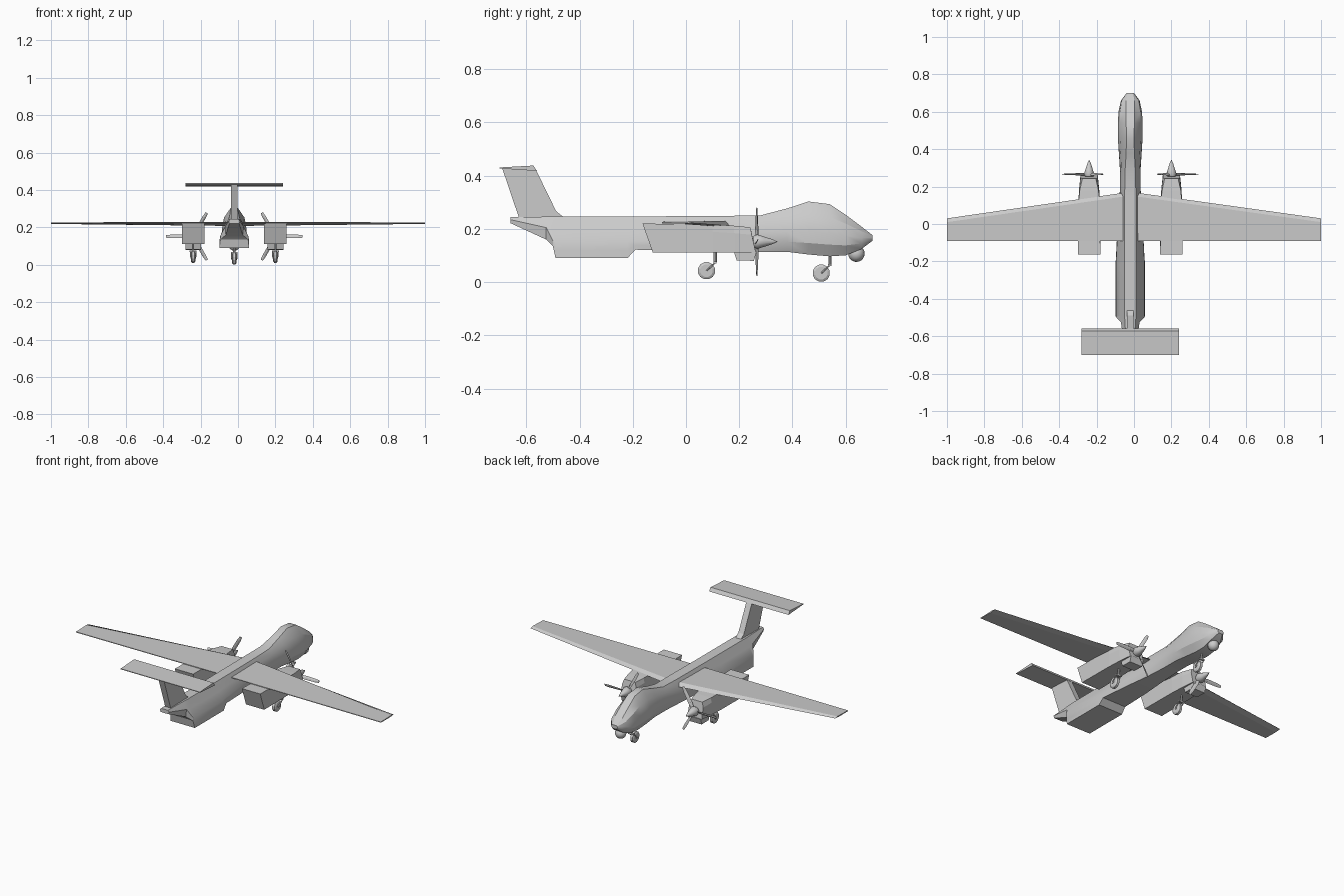
import bpy, bmesh, math
from mathutils import Matrix, Vector

if "Cube" in bpy.data.objects:
    bpy.data.objects.remove(bpy.data.objects["Cube"])

CX = -0.02  # fuselage centre line


def finish(name, bm, smooth=None):
    bmesh.ops.recalc_face_normals(bm, faces=bm.faces)
    me = bpy.data.meshes.new(name)
    bm.to_mesh(me)
    bm.free()
    ob = bpy.data.objects.new(name, me)
    bpy.context.collection.objects.link(ob)
    if smooth:
        bpy.ops.object.select_all(action='DESELECT')
        bpy.context.view_layer.objects.active = ob
        ob.select_set(True)
        bpy.ops.object.shade_smooth_by_angle(angle=math.radians(smooth))
    return ob


def loft(name, rings, smooth=None):
    bm = bmesh.new()
    vs = [[bm.verts.new(p) for p in r] for r in rings]
    n = len(vs[0])
    for a, b in zip(vs, vs[1:]):
        for i in range(n):
            j = (i + 1) % n
            bm.faces.new((a[i], a[j], b[j], b[i]))
    bm.faces.new(vs[0])
    bm.faces.new(vs[-1])
    return finish(name, bm, smooth)


def rod(name, a, b, r1, r2=None, sides=8, smooth=None):
    a, b = Vector(a), Vector(b)
    d = b - a
    bm = bmesh.new()
    m = Matrix.Translation((a + b) / 2) @ d.to_track_quat('Z', 'Y').to_matrix().to_4x4()
    bmesh.ops.create_cone(bm, cap_ends=True, segments=sides, radius1=r1,
                          radius2=r1 if r2 is None else r2, depth=d.length, matrix=m)
    return finish(name, bm, smooth)


def lathe(name, profile, pos, axis, sides, smooth=None):
    # profile is (distance along axis, radius)
    q = Vector(axis).to_track_quat('Z', 'Y')
    rings = [[Vector(pos) + q @ Vector((r * math.cos(t), r * math.sin(t), h))
              for t in (2 * math.pi * (i + .5) / sides for i in range(sides))] for h, r in profile]
    return loft(name, rings, smooth)


def box(name, x, y, z):
    return loft(name, [[(x[0], b, c), (x[1], b, c), (x[1], b, d), (x[0], b, d)]
                       for b in y for c, d in (z,)])


# fuselage: y, top z, top half width, mid z, mid half width, bottom z, bottom half width, bulge
sections = [
    (-.66, .244, .022, .235, .030, .222, .026, 0),
    (-.525, .246, .028, .205, .050, .160, .045, 0),
    (-.50, .246, .030, .155, .074, .135, .074, 0),
    (-.49, .246, .030, .150, .077, .090, .080, 0),
    (-.22, .247, .030, .150, .077, .090, .080, 0),
    (-.19, .247, .030, .155, .075, .122, .077, 0),
    (.00, .248, .030, .165, .066, .117, .065, .002),
    (.15, .249, .030, .175, .055, .114, .050, .004),
    (.28, .251, .028, .185, .053, .114, .042, .007),
    (.38, .277, .022, .190, .060, .114, .042, .010),
    (.46, .303, .020, .190, .066, .104, .042, .012),
    (.54, .293, .022, .185, .066, .097, .040, .012),
    (.60, .253, .024, .175, .063, .101, .036, .011),
    (.66, .208, .024, .166, .050, .125, .030, .008),
    (.70, .177, .012, .167, .020, .155, .012, .002)]
rings = []
for y, zt, wt, zm, wm, zb, wb, k in sections:
    half = [(wt, zt), ((wt + wm) / 2 + k, (zt + zm) / 2 + k / 2), (wm, zm),
            ((wb + wm) / 2 + k, (zb + zm) / 2), (wb, zb)]
    rings.append([(CX + w, y, z) for w, z in half] + [(CX - w, y, z) for w, z in reversed(half)])
loft("fuselage", rings, 28)

# wing
wing = []
for x, le, zb, zt in ((-1, .03, .219, .227), (CX, .172, .208, .23), (1, .03, .219, .227)):
    wing.append([(x, le, zb + .003), (x, le - .02, zt), (x, -.09, zt - .003), (x, -.09, zt - .007), (x, le - .04, zb)])
loft("wing", wing)

# T tail
fin = [(-.625, .235), (-.69, .427), (-.565, .425), (-.488, .267), (-.455, .24)]
loft("tail_fin", [[(CX + s * .018, y, z) for y, z in fin] for s in (-1, 1)])
stab = [(-.70, .427), (-.70, .431), (-.573, .438), (-.56, .418)]
loft("horizontal_tail", [[(CX + s * .26, y, z) for y, z in stab] for s in (-1, 1)])

# sensor ball under the nose
bm = bmesh.new()
bmesh.ops.create_uvsphere(bm, u_segments=16, v_segments=10, radius=.031,
                          matrix=Matrix.Translation((CX, .64, .107)))
finish("sensor_ball", bm, 40)


# wheel with strut and fork
def gear(name, x, y, z, top, r=.033):
    lathe(name + "_wheel", [(-.012, .018), (-.012, .024), (-.007, r), (.007, r), (.012, .024), (.012, .018)],
          (x, y, z), (1, 0, 0), 12)
    rod(name + "_hub", (x - .015, y, z), (x + .015, y, z), .008)
    rod(name + "_strut", (x, y + .033, z + .032), (x, y + .033, top), .006)
    box(name + "_fork_bridge", (x - .018, x + .018), (y + .026, y + .038), (z + .027, z + .035))
    for s, side in ((-1, "left"), (1, "right")):
        rod(f"{name}_fork_{side}", (x + s * .015, y + .032, z + .03), (x + s * .015, y, z), .003, sides=6)


gear("nose_gear", CX, .508, .034, .125)

# engines, one per wing
for s, side in ((-1, "left"), (1, "right")):
    x = CX + s * .22
    # nacelle: top y, bottom y, top z, top and bottom half width
    nac = []
    for yt, yb, zt, wt, wb in ((-.163, -.125, .22, .06, .06), (.10, .10, .217, .058, .058),
                               (.18, .185, .212, .05, .054), (.242, .262, .206, .036, .046)):
        zc = zt - .028
        yc = yt + (yb - yt) * .25
        nac.append([(x - wb, yb, .112), (x + wb, yb, .112), (x + wb, yc, zc), (x + wt, yt, zt),
                    (x - wt, yt, zt), (x - wb, yc, zc)])
    loft(f"nacelle_{side}", nac)
    # chin intake
    chin = [(.18, .115), (.19, .082), (.255, .08), (.265, .115)]
    loft(f"intake_{side}", [[(x + t * .042, y, z) for y, z in chin] for t in (-1, 1)])
    # spinner
    lathe(f"spinner_{side}", [(0, .022), (.015, .028), (.04, .020), (.07, .010), (.09, .001)],
          (x, .253, .152), (0, 1, 0), 12, 40)
    # three twisted blades
    for i in range(3):
        a = (math.pi if s < 0 else 0) + i * math.tau / 3
        rot = Matrix.Translation((x, .266, .152)) @ Matrix.Rotation(-a, 4, 'Y')
        blade = []
        for r, w, tw in ((.015, .007, 50), (.05, .011, 35), (.12, .010, 20), (.146, .007, 15)):
            t = math.radians(tw) * s
            blade.append([rot @ Vector((r, u * math.sin(t) + v * math.cos(t), u * math.cos(t) - v * math.sin(t)))
                          for u, v in ((-w, 0), (0, .002), (w, 0), (0, -.002))])
        loft(f"propeller_blade_{side}_{i + 1}", blade)
    gear(f"main_gear_{side}", x, .077, .043, .12)
